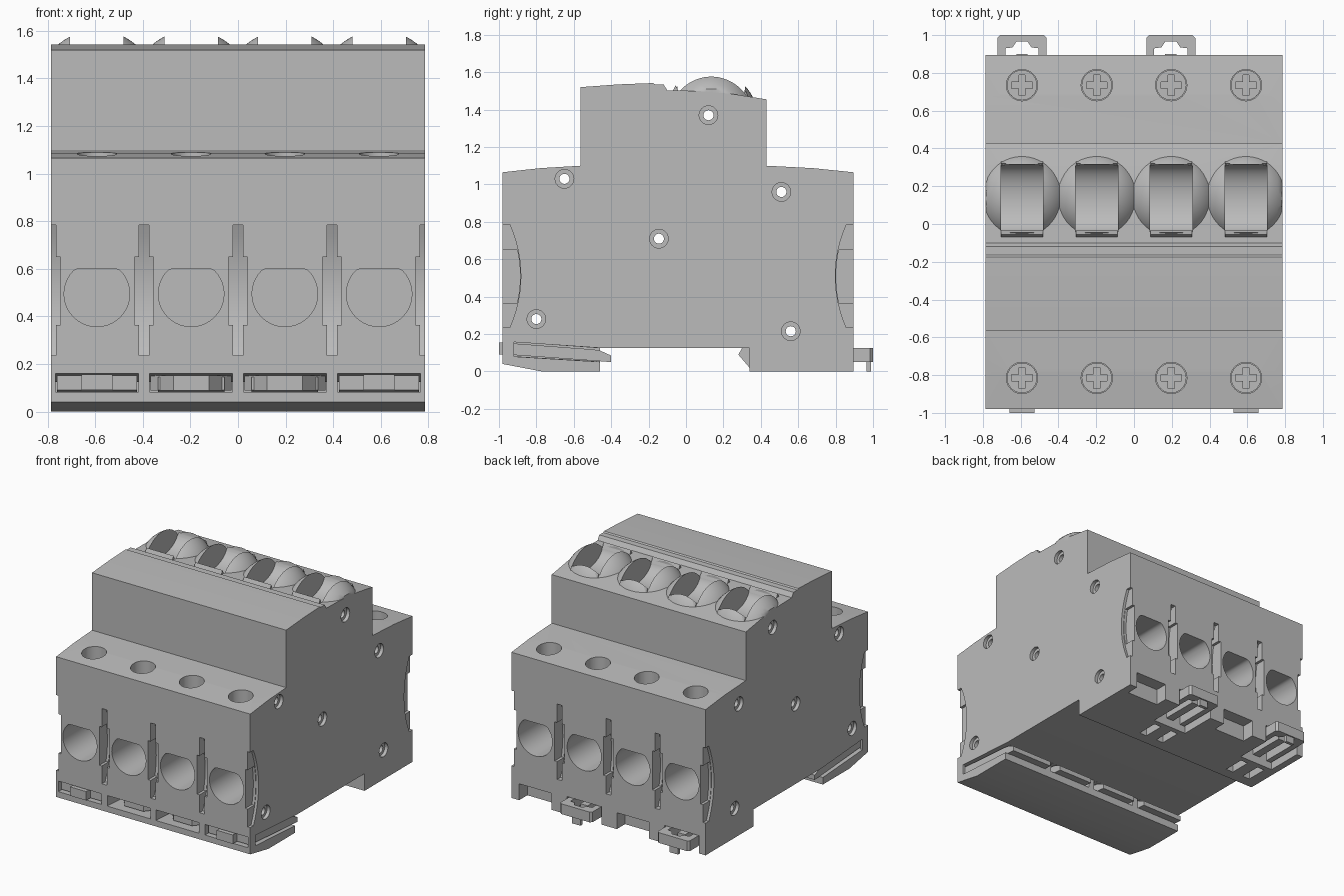
import bpy, bmesh
from math import sin, cos, pi
from mathutils import Matrix

if "Cube" in bpy.data.objects:
    bpy.data.objects.remove(bpy.data.objects["Cube"], do_unlink=True)

grey = bpy.data.materials.new("light_grey_plastic")
grey.use_nodes = True
GREY = (0.5, 0.5, 0.5, 1)
grey.diffuse_color = GREY
grey.node_tree.nodes["Principled BSDF"].inputs["Base Color"].default_value = GREY

HALF = 0.785                       # half width
FRONT, BACK = -0.98, 0.895         # body faces
POLES = [-0.593, -0.197, 0.197, 0.593]
JOINTS = [-HALF, -0.395, 0, 0.395, HALF]


def circle(a, b, r, n=32):
    return [(a + r * cos(2 * pi * i / n), b + r * sin(2 * pi * i / n)) for i in range(n)]


def rect(a0, a1, b0, b1):
    return [(a0, b0), (a1, b0), (a1, b1), (a0, b1)]


def prism(bm, pts, axis, lo, hi):
    """Extrude a 2D outline along one axis; the outline uses the other two in order."""
    place = {"x": lambda p, t: (t, p[0], p[1]),
             "y": lambda p, t: (p[0], t, p[1]),
             "z": lambda p, t: (p[0], p[1], t)}[axis]
    low = [bm.verts.new(place(p, lo)) for p in pts]
    high = [bm.verts.new(place(p, hi)) for p in pts]
    faces = [bm.faces.new(low), bm.faces.new(high)]
    n = len(pts)
    for i in range(n):
        j = (i + 1) % n
        faces.append(bm.faces.new((low[i], low[j], high[j], high[i])))
    bmesh.ops.recalc_face_normals(bm, faces=faces)


def make(name, bm):
    mesh = bpy.data.meshes.new(name)
    bm.to_mesh(mesh)
    bm.free()
    mesh.materials.append(grey)
    ob = bpy.data.objects.new(name, mesh)
    bpy.context.scene.collection.objects.link(ob)
    return ob


def solid(name, parts):
    bm = bmesh.new()
    for part in parts:
        prism(bm, *part)
    return make(name, bm)


def activate(ob):
    bpy.ops.object.select_all(action="DESELECT")
    ob.select_set(True)
    bpy.context.view_layer.objects.active = ob


def cut(ob, parts):
    cutter = solid("cutter", parts)
    cutter.hide_render = True
    mod = ob.modifiers.new("cut", "BOOLEAN")
    mod.operation, mod.solver, mod.object = "DIFFERENCE", "EXACT", cutter
    activate(ob)
    bpy.ops.object.modifier_apply(modifier=mod.name)
    bpy.data.objects.remove(cutter, do_unlink=True)


def smooth(ob):
    activate(ob)
    bpy.ops.object.shade_smooth_by_angle(angle=0.5)


# Stepped housing
outline = [(FRONT, 0.04), (-0.77, 0), (-0.46, 0), (-0.46, 0.125), (0.34, 0.125),
           (0.34, 0), (BACK, 0), (BACK, 1.065), (0.68, 1.087), (0.43, 1.1),
           (0.43, 1.455), (0.24, 1.485), (0.06, 1.5), (-0.1, 1.503), (-0.12, 1.535),
           (-0.165, 1.535), (-0.175, 1.542), (-0.36, 1.535), (-0.565, 1.52),
           (-0.565, 1.1), (-0.78, 1.087), (FRONT, 1.065)]
body = solid("housing", [(outline, "x", -HALF, HALF)])

# Wire entries with a flat top, front and back
entries = []
for x in POLES:
    d_shape = [(a, min(b, 0.6)) for a, b in circle(x, 0.495, 0.138, 40)]
    entries += [(d_shape, "y", FRONT - 0.1, FRONT + 0.35),
                (d_shape, "y", BACK - 0.35, BACK + 0.1)]
cut(body, entries)

# Screw wells
WELLS = [(x, y) for x in POLES for y in (-0.815, 0.735)]
FLOOR = 0.85
cut(body, [(circle(x, y, 0.083), "z", FLOOR, 1.3) for x, y in WELLS])


# Curved joint slots between the poles
def joint_slots(z0, z1, half, depth):
    parts = []
    zs = [z0 + (z1 - z0) * i / 12 for i in range(13)]
    for face, way in ((FRONT, 1), (BACK, -1)):
        arc = [(face + way * (depth - 0.78 * (z - 0.51) ** 2), z) for z in zs]
        pts = arc + [(face - way * 0.1, z1), (face - way * 0.1, z0)]
        parts += [(pts, "x", x - half, x + half) for x in JOINTS]
    return parts


cut(body, joint_slots(0.235, 0.785, 0.02, 0.097))
cut(body, joint_slots(0.365, 0.65, 0.04, 0.093))

# Rivet holes with counterbores
RIVETS = [(0.12, 1.37), (-0.65, 1.03), (0.51, 0.96), (-0.145, 0.71), (-0.8, 0.28), (0.56, 0.215)]
cut(body, [(circle(y, z, 0.05, 24), "x", s * (HALF - 0.025), s * 0.9) for y, z in RIVETS for s in (-1, 1)])
cut(body, [(circle(y, z, 0.027, 20), "x", -1, 1) for y, z in RIVETS])

# Sloping clip channels through the front foot, open at the sides
channel = [(-1.1, 0.085), (-1.1, 0.163), (-0.95, 0.16), (-0.4, 0.12), (-0.4, 0.05), (-0.95, 0.083)]
cut(body, [(channel, "x", x - 0.174, x + 0.174) for x in POLES])
side_slot = [(-0.92, 0.08), (-0.92, 0.157), (-0.4, 0.122), (-0.4, 0.048)]
cut(body, [(side_slot, "x", s * 0.74, s * 0.9) for s in (-1, 1)])

# Latch pockets and plain notches in the back foot
LATCHES, NOTCHES = (-0.593, 0.195), (-0.197, 0.593)
pockets = [(rect(x - 0.14, x + 0.14, 0.62, 1.1), "z", -0.1, 0.13) for x in LATCHES]
pockets += [(rect(x - 0.13, x + 0.13, 0.8, 1.1), "z", -0.1, 0.12) for x in NOTCHES]
pockets += [(rect(x + s * 0.075 - 0.03, x + s * 0.075 + 0.03, 0.42, 0.58), "z", -0.1, 0.12)
            for x in LATCHES for s in (-1, 1)]
cut(body, pockets)

# Recesses for the toggles
TOGGLE_Y, TOGGLE_Z = 0.135, 1.353
hollow = [(TOGGLE_Y + 0.18 * cos(pi + pi * i / 20), 1.513 + 0.113 * sin(pi + pi * i / 20))
          for i in range(21)]
hollow += [(TOGGLE_Y + 0.18, 1.7), (TOGGLE_Y - 0.18, 1.7)]
slots = [(hollow, "x", x - 0.112, x + 0.112) for x in POLES]
cut(body, slots)
smooth(body)

# Domed toggles with a concave finger slot
for i, x in enumerate(POLES):
    bm = bmesh.new()
    bmesh.ops.create_uvsphere(bm, u_segments=48, v_segments=32, radius=0.25,
                              matrix=Matrix.Translation((x, TOGGLE_Y, TOGGLE_Z)))
    geom = bm.verts[:] + bm.edges[:] + bm.faces[:]
    res = bmesh.ops.bisect_plane(bm, geom=geom, plane_co=(0, 0, 1.46),
                                 plane_no=(0, 0, -1), clear_outer=True)
    rim = [e for e in res["geom_cut"] if isinstance(e, bmesh.types.BMEdge)]
    bmesh.ops.contextual_create(bm, geom=rim)
    # keep the rim inside the housing width
    for v in bm.verts:
        v.co.x = max(-HALF, min(HALF, v.co.x))
    toggle = make(f"toggle_{i + 1}", bm)
    cut(toggle, [slots[i]])
    smooth(toggle)
    solid(f"toggle_lips_{i + 1}", [
        ([(-0.075, 1.49), (-0.055, 1.53), (-0.035, 1.49)], "x", x - 0.11, x + 0.11),
        ([(0.3, 1.46), (0.32, 1.5), (0.335, 1.46)], "x", x - 0.11, x + 0.11)])

# Cross-head terminal screws
cross = []
for c, s in ((1, 0), (0, 1), (-1, 0), (0, -1)):
    for a, b in ((0.055, -0.017), (0.055, 0.017), (0.017, 0.017)):
        cross.append((a * c - b * s, a * s + b * c))
for i, (x, y) in enumerate(WELLS):
    screw = solid(f"terminal_screw_{i + 1}", [(circle(x, y, 0.08), "z", FLOOR - 0.02, FLOOR + 0.05)])
    cut(screw, [([(x + a, y + b) for a, b in cross], "z", FLOOR + 0.015, FLOOR + 0.1)])
    smooth(screw)

# Front rail clips: outer ones flush with a thumb block, inner ones set back
TIP = [(-0.5, 0.118), (-0.46, 0.112), (-0.4, 0.085), (-0.4, 0.05), (-0.46, 0.055)]
for i, x in enumerate(POLES):
    if i in (0, 3):
        parts = [([(-0.95, 0.09), (-0.95, 0.152)] + TIP, "x", x - 0.168, x + 0.168),
                 (rect(-1.0, -0.94, 0.09, 0.155), "x", x - 0.065, x + 0.065)]
    else:
        plan = [(x - 0.17, -0.8), (x - 0.075, -0.92), (x + 0.075, -0.92), (x + 0.17, -0.8)]
        parts = [([(-0.85, 0.09), (-0.85, 0.145)] + TIP, "x", x - 0.14, x + 0.14),
                 (plan, "z", 0.088, 0.152)]
    solid(f"front_clip_{i + 1}", parts)

# Back rail latches: looped pull tab, foot, slide bar and hook
half_tab = [(0.13, 0.625), (0.13, 0.985), (0.115, 1.0)]
half_gap = [(0.03, 0.965), (0.05, 0.935), (0.088, 0.93), (0.088, 0.625)]
for i, x in enumerate(LATCHES):
    right = half_tab[::-1] + half_gap[::-1]
    left = [(-a, b) for a, b in right[::-1]]
    tab = [(x + a, b) for a, b in right + left]
    solid(f"back_latch_{i + 1}", [
        (tab, "z", 0.05, 0.125),
        (rect(x - 0.035, x + 0.035, 0.966, 0.99), "z", 0, 0.06),
        (rect(x - 0.03, x + 0.03, 0.6, 0.9), "z", 0.06, 0.11),
        ([(0.28, 0.09), (0.3, 0.126), (0.36, 0.126), (0.36, 0.02), (0.34, 0.02)],
         "x", x - 0.07, x + 0.07)])
